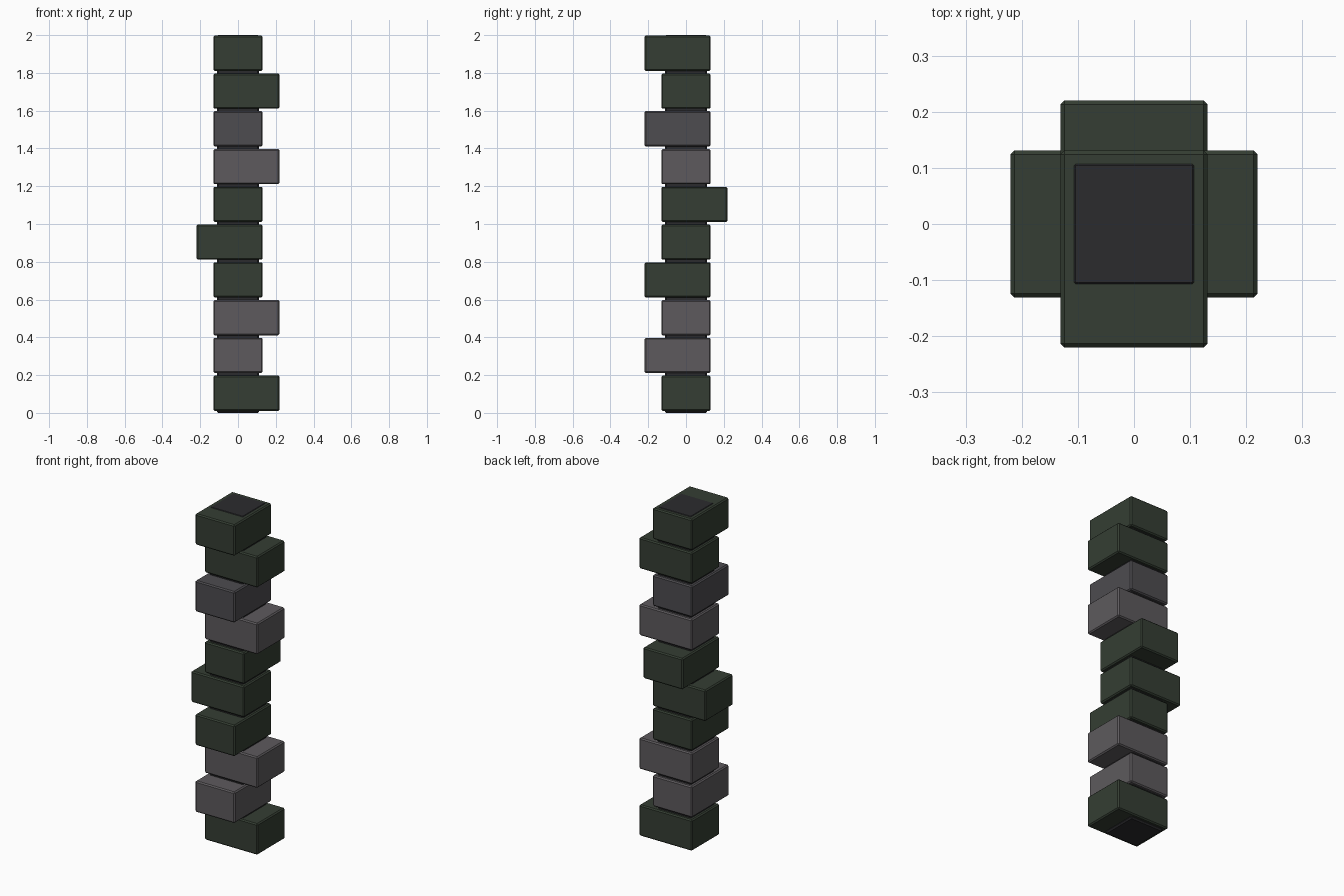
import bpy, bmesh

if "Cube" in bpy.data.objects:
    bpy.data.objects.remove(bpy.data.objects["Cube"])

def material(name, rgb):
    m = bpy.data.materials.new(name)
    m.diffuse_color = (*rgb, 1)
    m.use_nodes = True
    m.node_tree.nodes["Principled BSDF"].inputs["Base Color"].default_value = m.diffuse_color
    return m

GREEN = material("dark_green", (0.035, 0.048, 0.033))
GREY = material("warm_grey", (0.11, 0.102, 0.11))
SLATE = material("slate_grey", (0.075, 0.072, 0.08))
BLACK = material("core_black", (0.024, 0.024, 0.027))

def box(name, lo, hi, mat, chamfer):
    bm = bmesh.new()
    bmesh.ops.create_cube(bm, size=1)
    for v in bm.verts:
        v.co = [lo[k] if v.co[k] < 0 else hi[k] for k in range(3)]
    bmesh.ops.bevel(bm, geom=bm.edges[:], offset=chamfer, segments=1, affect='EDGES')
    me = bpy.data.meshes.new(name)
    bm.to_mesh(me)
    bm.free()
    me.materials.append(mat)
    ob = bpy.data.objects.new(name, me)
    bpy.context.collection.objects.link(ob)
    return ob

# central column
C = 0.112
box("core", (-C, -C, 0), (C, C, 2), BLACK, 0.008)

# stacked blocks, each pushed out to one side, bottom to top
HALF, REACH, PITCH = 0.131, 0.22, 0.2
LEVELS = [("+x", GREEN), ("-y", GREY), ("+x", GREY), ("-y", GREEN), ("-x", GREEN),
          ("+y", GREEN), ("+x", GREY), ("-y", SLATE), ("+x", GREEN), ("-y", GREEN)]
for i, (side, mat) in enumerate(LEVELS):
    z = i * PITCH
    lo, hi = [-HALF, -HALF, z + 0.011], [HALF, HALF, z + 0.197]
    axis = "xy".index(side[1])
    if side[0] == "+":
        hi[axis] = REACH
    else:
        lo[axis] = -REACH
    box(f"block_{i + 1}", lo, hi, mat, 0.007)
